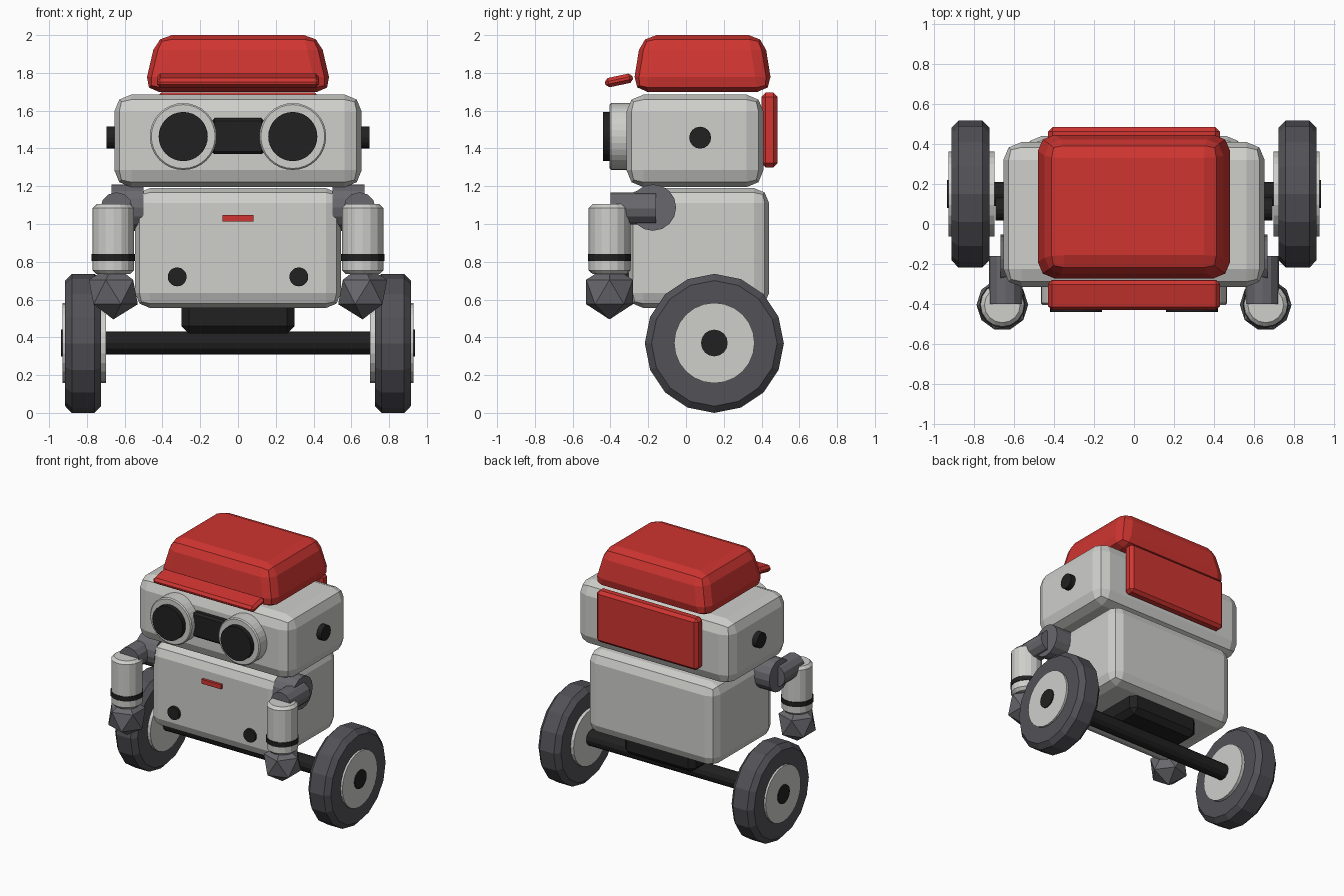
import bpy, bmesh, math
from mathutils import Matrix, Vector

cube = bpy.data.objects.get("Cube")
if cube:
    bpy.data.objects.remove(cube, do_unlink=True)


def material(name, rgb):
    mat = bpy.data.materials.new(name)
    mat.use_nodes = True
    color = (*rgb, 1)
    mat.diffuse_color = color
    mat.node_tree.nodes["Principled BSDF"].inputs["Base Color"].default_value = color
    return mat


WHITE = material("shell_white", (0.62, 0.62, 0.60))
RED = material("cap_red", (0.62, 0.035, 0.03))
GREY = material("joint_grey", (0.14, 0.14, 0.155))
TYRE = material("tyre_grey", (0.085, 0.083, 0.095))
BLACK = material("trim_black", (0.015, 0.015, 0.015))

AXES = {
    "X": Matrix.Rotation(math.pi / 2, 4, "Y"),
    "Y": Matrix.Rotation(math.pi / 2, 4, "X"),
    "Z": Matrix.Identity(4),
}


def finish(name, bm, mat, bevel=0, segments=1):
    bmesh.ops.recalc_face_normals(bm, faces=bm.faces)
    mesh = bpy.data.meshes.new(name)
    bm.to_mesh(mesh)
    bm.free()
    mesh.materials.append(mat)
    obj = bpy.data.objects.new(name, mesh)
    bpy.context.collection.objects.link(obj)
    if bevel:
        mod = obj.modifiers.new("rounded_edges", "BEVEL")
        mod.width, mod.segments = bevel, segments
        mod.limit_method, mod.angle_limit = "ANGLE", math.radians(40)
    return obj


def box(name, xs, ys, zs, mat, bevel=0, segments=1, taper=(1, 1)):
    """Box from ranges; taper scales the top face about its middle."""
    bm = bmesh.new()
    bmesh.ops.create_cube(bm, size=1)
    spans = (xs, ys, zs)
    for v in bm.verts:
        if v.co.z > 0:
            v.co.x *= taper[0]
            v.co.y *= taper[1]
        v.co = Vector([(a + b) / 2 + c * (b - a) for c, (a, b) in zip(v.co, spans)])
    return finish(name, bm, mat, bevel, segments)


def rod(name, center, radius, length, axis, mat, sides=16, bevel=0):
    bm = bmesh.new()
    bmesh.ops.create_cone(bm, cap_ends=True, segments=sides, radius1=radius,
                          radius2=radius, depth=length,
                          matrix=Matrix.Translation(center) @ AXES[axis])
    return finish(name, bm, mat, bevel)


# Body, head and chassis
box("body", (-0.545, 0.545), (-0.305, 0.44), (0.555, 1.19), WHITE, 0.08, 2)
box("head", (-0.655, 0.655), (-0.315, 0.41), (1.195, 1.685), WHITE, 0.09, 2)
box("chassis_block", (-0.3, 0.3), (-0.05, 0.35), (0.42, 0.6), BLACK, 0.04)
box("back_panel", (-0.43, 0.43), (0.4, 0.485), (1.3, 1.695), RED, 0.022)

# Cap and its tilted brim
box("cap", (-0.5, 0.5), (-0.285, 0.46), (1.70, 2.0), RED, 0.08, 2, (0.86, 0.87))
brim = box("cap_brim", (-0.43, 0.43), (-0.075, 0.075), (-0.025, 0.025), RED, 0.018)
brim.location = (0, -0.355, 1.76)
brim.rotation_euler.x = math.radians(12)

# Face and chest details
box("eye_bridge", (-0.14, 0.14), (-0.36, -0.3), (1.37, 1.56), BLACK, 0.015)
box("mouth", (-0.083, 0.083), (-0.325, -0.29), (1.013, 1.047), RED)
rod("axle", (0, 0.15, 0.37), 0.06, 1.8, "X", BLACK, 12)

for side, s in (("left", 1), ("right", -1)):
    # Head and chest
    rod(side + "_eye_ring", (0.29 * s, -0.345, 1.463), 0.177, 0.12, "Y", WHITE, 32, 0.008)
    rod(side + "_eye", (0.29 * s, -0.415, 1.463), 0.13, 0.05, "Y", BLACK, 32)
    rod(side + "_ear", (0.66 * s, 0.075, 1.457), 0.058, 0.07, "X", BLACK, 16)
    rod(side + "_chest_button", (0.322 * s, -0.31, 0.72), 0.05, 0.03, "Y", BLACK, 20)

    # Arm
    rod(side + "_shoulder", (0.585 * s, -0.175, 1.087), 0.123, 0.17, "X", GREY, 16)
    rod(side + "_upper_arm", (0.643 * s, -0.28, 1.083), 0.085, 0.24, "Y", GREY, 12)
    rod(side + "_forearm", (0.66 * s, -0.405, 0.92), 0.11, 0.37, "Z", WHITE, 16, 0.02)
    rod(side + "_wrist_band", (0.66 * s, -0.405, 0.823), 0.115, 0.036, "Z", BLACK, 16)
    bm = bmesh.new()
    bmesh.ops.create_icosphere(bm, subdivisions=1, radius=0.145)
    for v in bm.verts:
        v.co = Vector((v.co.x * s + 0.66 * s, v.co.y - 0.405, v.co.z + 0.64))
    finish(side + "_hand", bm, GREY)

    # Wheel
    rod(side + "_tyre", (0.82 * s, 0.15, 0.368), 0.368, 0.19, "X", TYRE, 16, 0.035)
    rod(side + "_hub", (0.815 * s, 0.15, 0.37), 0.213, 0.23, "X", WHITE, 24)
    rod(side + "_axle_cap", (0.91 * s, 0.15, 0.37), 0.071, 0.055, "X", BLACK, 16)
